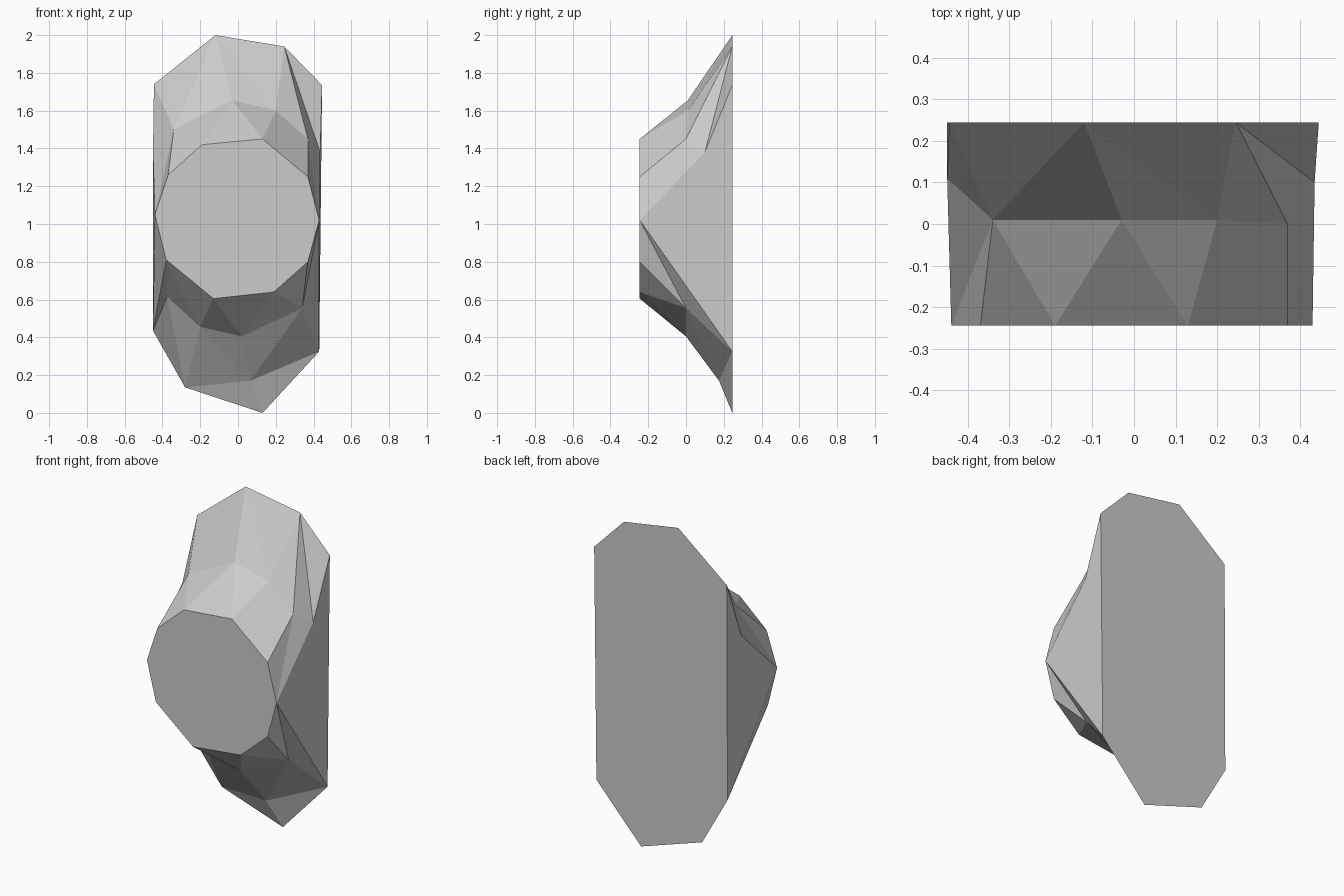
import bpy, bmesh

if "Cube" in bpy.data.objects:
    bpy.data.objects.remove(bpy.data.objects["Cube"])

bm = bmesh.new()
DEPTH = 0.245


def outline(points, y):
    return [bm.verts.new((x, y, z)) for x, z in points]


def face(verts):
    verts = list(dict.fromkeys(verts))
    if len(verts) > 2:
        bm.faces.new(verts)


def zip_strip(a, b, steps):
    # Triangle strip between two paths; each letter says which path advances
    i = j = 0
    for s in steps:
        if s == "A":
            face([a[i], a[i + 1], b[j]])
            i += 1
        else:
            face([a[i], b[j + 1], b[j]])
            j += 1


# Front facet outline, clockwise from the left tip
f = outline([(-.44, 1.05), (-.37, 1.26), (-.19, 1.42), (.13, 1.45), (.37, 1.25),
             (.43, 1.02), (.37, .80), (.19, .64), (-.13, .605), (-.38, .81)], -DEPTH)

# Back facet outline, clockwise from the upper left
b = outline([(-.445, 1.74), (-.12, 2.0), (.245, 1.94), (.445, 1.735),
             (.43, .325), (.13, 0), (-.28, .135), (-.45, .435)], DEPTH)

# Ridge points between the facets
upper = [bm.verts.new(p) for p in [
    (-.45, .11, 1.38), (-.34, .01, 1.5), (-.03, .01, 1.655),
    (.20, .01, 1.60), (.37, 0, 1.45), (.435, .10, 1.38)]]
lower = [bm.verts.new(p) for p in [
    (.34, 0, .555), (.02, 0, .405), (-.2, 0, .455), (-.375, 0, .615)]]
chin = bm.verts.new((.065, .175, .17))
lower_path = [b[4]] + lower + [b[7]]

# Front and back facets
face(f)
face(b)

# Upper slopes
zip_strip(f[:6], upper, "BAABABBAAB")
zip_strip(upper, b[:4], "ABAABAAB")

# Lower slopes
zip_strip(f[5:] + f[:1], lower_path, "BAABABABBA")
zip_strip(lower_path, [b[4], chin, b[6], b[7]], "ABAABAAB")
zip_strip([chin], b[4:7], "BB")

# Large side facets
face([f[5], upper[5], b[3], b[4]])
face([f[0], upper[0], b[0], b[7]])

bmesh.ops.recalc_face_normals(bm, faces=bm.faces)
mesh = bpy.data.meshes.new("faceted_rock")
bm.to_mesh(mesh)
bm.free()
rock = bpy.data.objects.new("faceted_rock", mesh)
bpy.context.collection.objects.link(rock)
